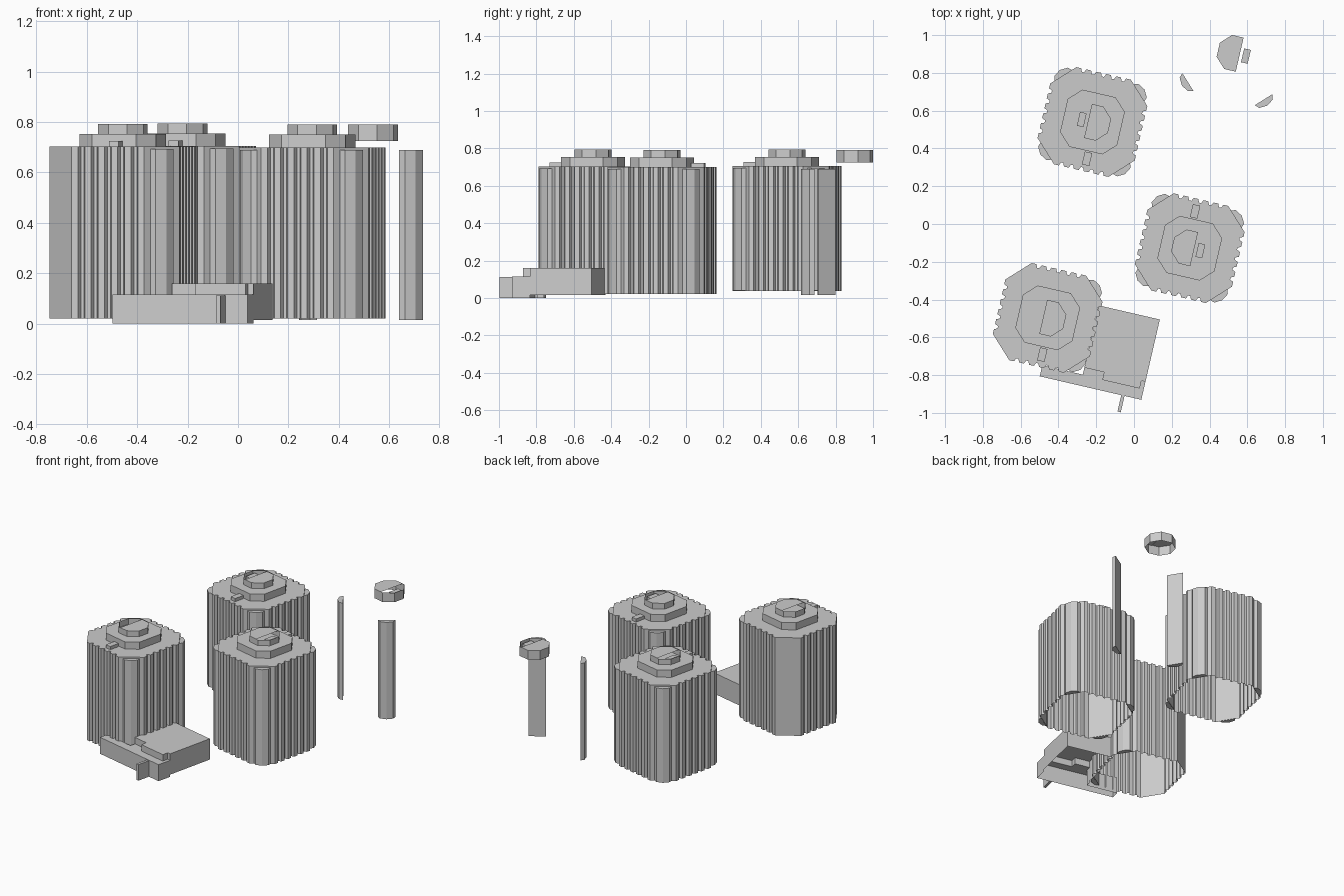
import bpy, math

if "Cube" in bpy.data.objects:
    bpy.data.objects.remove(bpy.data.objects["Cube"])

TURN = math.radians(-13)          # everything sits on one rotated layout grid


def mesh_object(name, verts, faces, loc=(0, 0), rot=TURN):
    me = bpy.data.meshes.new(name)
    me.from_pydata(verts, [], faces)
    me.update()
    ob = bpy.data.objects.new(name, me)
    ob.location = (loc[0], loc[1], 0)
    ob.rotation_euler = (0, 0, rot)
    bpy.context.collection.objects.link(ob)
    return ob


def prism(name, outline, z0, z1, loc=(0, 0), rot=TURN, top=True, bottom=True, skip=(), raised=None):
    """Extrude a counter-clockwise outline; walls may be skipped or start higher."""
    n = len(outline)
    verts = [(x, y, z0) for x, y in outline] + [(x, y, z1) for x, y in outline]
    faces = []
    for i in range(n):
        j = (i + 1) % n
        if i in skip:
            continue
        if raised and i in raised:
            k = len(verts)
            verts += [(*outline[i], raised[i]), (*outline[j], raised[i])]
            faces.append((k, k + 1, n + j, n + i))
        else:
            faces.append((i, j, n + j, n + i))
    if top:
        faces.append(tuple(range(n, 2 * n)))
    if bottom:
        faces.append(tuple(reversed(range(n))))
    return mesh_object(name, verts, faces, loc, rot)


def box(name, cx, cy, sx, sy, z0, z1, loc=(0, 0), rot=TURN):
    pts = [(cx + a * sx / 2, cy + b * sy / 2) for a, b in ((-1, -1), (1, -1), (1, 1), (-1, 1))]
    return prism(name, pts, z0, z1, loc, rot)


def four_sides(side):
    """Repeat one side's (along, out) points around a square, counter-clockwise."""
    pts = []
    for k in range(4):
        c, s = math.cos(k * math.pi / 2), math.sin(k * math.pi / 2)
        pts += [(o * c - a * s, o * s + a * c) for a, o in side]
    return pts


def ribbed_side(half=0.148, crests=6, crest=0.264, valley=0.246):
    cw = 0.026
    pitch = (2 * half - cw) / (crests - 1)
    side = []
    for i in range(crests):
        a = -half + i * pitch
        side += [(a, crest), (a + cw, crest)]
        if i < crests - 1:
            side += [(a + cw + 0.008, valley), (a + pitch - 0.008, valley)]
    return side


BODY = four_sides(ribbed_side())
LID = four_sides([(-0.09, 0.155), (0.09, 0.155)])
PANEL = [(0, -0.055), (0.025, -0.042), (0.037, 0), (0.025, 0.042), (0, 0.055)]


def corner_panel(name, corner, z0, z1, loc, rot, dist):
    ang = math.radians(45 + 90 * corner)
    c, s = math.cos(ang), math.sin(ang)
    pts = [((x + dist) * c - y * s, (x + dist) * s + y * c) for x, y in PANEL]
    prism(name, pts, z0, z1, loc, rot)


def cap(name, z0, z1, loc, rot, handle=True):
    """Octagonal ring, top plate over one part, open recess with a grip block."""
    r, split = 0.1, -0.024
    pts = [(r * math.cos(math.radians(22.5 + 45 * i)), r * math.sin(math.radians(22.5 + 45 * i)))
           for i in range(8)]
    prism(name + "_rim", pts, z0, z1, loc, rot, top=False, bottom=False)
    flat = r * math.cos(math.radians(22.5))
    plate = [(split, -flat)] + [pts[i] for i in (6, 7, 0, 1)] + [(split, flat)]
    mesh_object(name + "_plate", [(x, y, z1) for x, y in plate], [tuple(range(6))], loc, rot)
    if handle:
        box(name + "_grip", -0.058, 0, 0.036, 0.075, z0 + 0.025, z1 - 0.012, loc, rot)


def canister(name, loc, flip, z0, z1, corners=(0, 1, 2, 3), handle=True):
    rot = TURN + (math.pi if flip else 0)
    prism(name + "_body", BODY, z0, z1, loc, rot, bottom=False)
    prism(name + "_lid", LID, z1, z1 + 0.05, loc, rot, bottom=False)
    cap(name + "_cap", z1 + 0.025, z1 + 0.09, loc, rot, handle)
    box(name + "_lug", 0.016, -0.196, 0.04, 0.07, z1 - 0.005, z1 + 0.022, loc, rot)
    for k in corners:
        corner_panel(f"{name}_corner_panel_{k}", k, z0 + 0.001, z1 - 0.01, loc, rot, 0.288)


# three canisters, the left one missing two corner panels
canister("back_canister", (-0.22, 0.54), False, 0.038, 0.705)
canister("right_canister", (0.295, -0.128), True, 0.02, 0.70)
canister("left_canister", (-0.457, -0.497), False, 0.02, 0.703, corners=(0, 3), handle=False)

# loose pieces
cap("loose_cap", 0.725, 0.79, (0.536, 0.902), TURN + math.pi)
corner_panel("loose_panel_left", 2, 0.015, 0.69, (0.285, 0.752), TURN, 0)
corner_panel("loose_panel_right", 3, 0.015, 0.69, (0.686, 0.658), TURN, 0)

# hollow base tray beside the left canister: low front ledge, raised rear deck
STEP = [(0.247, -0.80), (0.225, -0.80), (0.225, -0.842), (0.022, -0.842), (0.022, -0.80), (-0.085, -0.80)]
ledge = [(-0.305, -0.898), (0.247, -0.898)] + STEP + [(-0.085, -0.838), (-0.305, -0.838)]
prism("tray_ledge", ledge, 0.0, 0.115, bottom=False, skip=(2, 3, 4, 5, 6))
deck = STEP[::-1] + [(0.247, -0.462), (-0.085, -0.462)]
prism("tray_deck", deck, 0.015, 0.16, bottom=False, raised={i: 0.115 for i in range(5)})
box("tray_lever", 0.147, -0.942, 0.018, 0.09, 0.0, 0.112)
